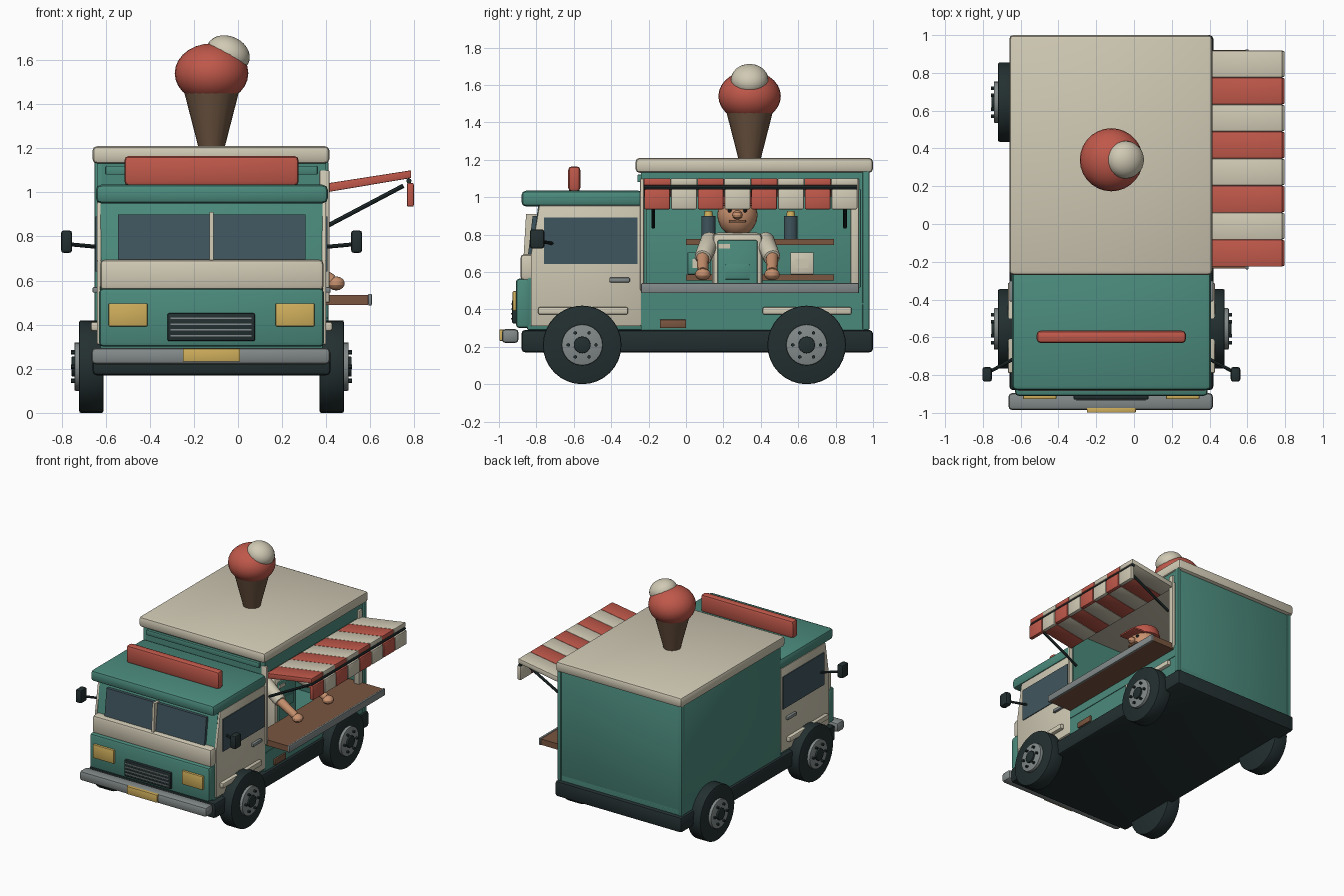
import bpy, bmesh, math
from mathutils import Vector, Matrix

if "Cube" in bpy.data.objects:
    bpy.data.objects.remove(bpy.data.objects["Cube"])

CX = -0.12  # vehicle centre line


def lin(c):
    c /= 255
    return c / 12.92 if c <= 0.04045 else ((c + 0.055) / 1.055) ** 2.4


def material(name, r, g, b):
    m = bpy.data.materials.new(name)
    m.diffuse_color = (lin(r), lin(g), lin(b), 1)
    m.use_nodes = True
    m.node_tree.nodes["Principled BSDF"].inputs["Base Color"].default_value = m.diffuse_color
    return m


TEAL = material("teal paint", 75, 138, 124)
CREAM = material("cream paint", 208, 201, 180)
RED = material("coral red", 192, 88, 74)
DARK = material("black rubber", 35, 47, 48)
GREY = material("grey metal", 130, 138, 137)
BROWN = material("brown wood", 122, 86, 64)
YELLOW = material("amber yellow", 208, 175, 92)
SKIN = material("skin", 200, 145, 110)
GLASS = material("blue glass", 64, 86, 94)
WAFFLE = material("waffle brown", 108, 84, 64)


def finish(name, bm, mat, bevel=0.0):
    if bevel:
        bmesh.ops.bevel(bm, geom=bm.edges[:], offset=bevel, segments=2, profile=0.5, affect='EDGES')
    bmesh.ops.recalc_face_normals(bm, faces=bm.faces[:])
    me = bpy.data.meshes.new(name)
    bm.to_mesh(me)
    bm.free()
    ob = bpy.data.objects.new(name, me)
    bpy.context.collection.objects.link(ob)
    me.materials.append(mat)
    return ob


def box(name, x, y, z, mat, bevel=0.0):
    bm = bmesh.new()
    bmesh.ops.create_cube(bm, size=1)
    for v in bm.verts:
        v.co = [r[0] + (c + 0.5) * (r[1] - r[0]) for c, r in zip(v.co, (x, y, z))]
    return finish(name, bm, mat, bevel)


def side_box(name, out, y, z, mat, s, bevel=0.0):
    """Box given by its distance from the centre line on side s."""
    return box(name, sorted(CX + s * d for d in out), y, z, mat, bevel)


def prism(name, pts, a, b, axis, mat, bevel=0.0):
    """Extrude a 2D outline along x (outline in y,z) or y (outline in x,z)."""
    bm = bmesh.new()
    vs = [bm.verts.new((a, p, q) if axis == 'x' else (p, a, q)) for p, q in pts]
    f = bm.faces.new(vs)
    r = bmesh.ops.extrude_face_region(bm, geom=[f])
    d = (b - a, 0, 0) if axis == 'x' else (0, b - a, 0)
    bmesh.ops.translate(bm, vec=d, verts=[v for v in r['geom'] if isinstance(v, bmesh.types.BMVert)])
    return finish(name, bm, mat, bevel)


def rod(name, p, q, r1, r2, mat, sides=12, bevel=0.0):
    p, q = Vector(p), Vector(q)
    bm = bmesh.new()
    bmesh.ops.create_cone(bm, cap_ends=True, segments=sides, radius1=r1, radius2=r2, depth=(q - p).length)
    if bevel:
        rim = [e for e in bm.edges if abs(e.verts[0].co.z - e.verts[1].co.z) < 1e-5]
        bmesh.ops.bevel(bm, geom=rim, offset=bevel, segments=2, profile=0.5, affect='EDGES')
    rot = (q - p).to_track_quat('Z', 'Y').to_matrix().to_4x4()
    bmesh.ops.transform(bm, matrix=Matrix.Translation((p + q) / 2) @ rot, verts=bm.verts)
    return finish(name, bm, mat)


def ball(name, c, size, mat, tilt=0.0, seg=28):
    bm = bmesh.new()
    bmesh.ops.create_uvsphere(bm, u_segments=seg, v_segments=seg // 2, radius=1)
    m = Matrix.Translation(c) @ Matrix.Rotation(tilt, 4, 'Y') @ Matrix.Diagonal((*size, 1))
    bmesh.ops.transform(bm, matrix=m, verts=bm.verts)
    return finish(name, bm, mat)


# Chassis and hollow serving box
box("chassis", (-0.66, 0.42), (-0.88, 1.0), (0.17, 0.29), DARK, 0.02)
box("box_floor", (-0.64, 0.40), (-0.24, 0.97), (0.28, 0.33), TEAL)
box("box_left_wall", (-0.64, -0.61), (-0.24, 0.97), (0.29, 1.15), TEAL, 0.006)
box("box_front_wall", (-0.63, 0.39), (-0.24, -0.21), (0.29, 1.15), TEAL)
box("box_rear_wall", (-0.64, 0.40), (0.93, 0.97), (0.29, 1.15), TEAL, 0.006)
box("box_right_lower_wall", (0.37, 0.40), (-0.24, 0.97), (0.29, 0.52), TEAL)
box("box_right_header", (0.37, 0.40), (-0.24, 0.97), (1.04, 1.15), TEAL)
box("box_front_ledge", (-0.60, 0.36), (-0.26, -0.23), (1.08, 1.12), TEAL, 0.005)
box("box_roof", (-0.66, 0.415), (-0.27, 1.0), (1.13, 1.21), CREAM, 0.022)
for x in (-0.635, 0.395):
    box("rear_corner_trim", (x - 0.015, x + 0.015), (0.945, 0.98), (0.29, 1.14), TEAL, 0.006)
box("hatch_rear_post", (0.37, 0.415), (0.88, 0.925), (0.50, 1.10), CREAM, 0.006)
box("hatch_front_post", (0.37, 0.415), (-0.245, -0.225), (0.50, 1.10), CREAM, 0.006)
box("lower_side_rib", (0.39, 0.405), (-0.23, 0.96), (0.425, 0.435), TEAL)

# Counter, awning and struts
box("counter", (0.30, 0.59), (-0.235, 0.92), (0.49, 0.535), BROWN)
box("counter_edge", (0.59, 0.607), (-0.24, 0.925), (0.487, 0.54), GREY, 0.005)
for i in range(8):
    a, b = -0.225 + i * 0.143, -0.083 + i * 0.143
    m = CREAM if i % 2 else RED
    prism("awning_stripe", [(0.40, 1.0), (0.785, 1.065), (0.785, 1.10), (0.40, 1.04)], a, b, 'y', m, 0.004)
    box("awning_valance", (0.766, 0.797), (a + 0.002, b - 0.002), (0.935, 1.043), m, 0.007)
rod("awning_front_bar", (0.775, -0.225, 1.052), (0.775, 0.918, 1.052), 0.012, 0.012, DARK, 8)
for y in (-0.175, 0.85):
    rod("awning_strut", (0.39, y, 0.84), (0.75, y, 1.03), 0.01, 0.01, DARK, 8)

# Cab
prism("cab_shell", [(-0.85, 0.29), (-0.85, 0.66), (-0.825, 0.69), (-0.79, 0.96), (-0.23, 0.96), (-0.23, 0.29)],
      -0.625, 0.385, 'x', TEAL, 0.008)
box("cab_roof", (-0.645, 0.408), (-0.88, -0.23), (0.95, 1.035), TEAL, 0.025)
box("front_lower_panel", (-0.63, 0.39), (-0.91, -0.83), (0.30, 0.565), TEAL, 0.02)
box("front_belt", (-0.625, 0.388), (-0.885, -0.78), (0.555, 0.695), CREAM, 0.02)
for x0, x1 in ((-0.545, -0.128), (-0.112, 0.305)):
    prism("windshield", [(-0.845, 0.69), (-0.82, 0.90), (-0.79, 0.90), (-0.815, 0.69)], x0, x1, 'x', GLASS)
prism("windshield_divider", [(-0.868, 0.69), (-0.855, 0.91), (-0.80, 0.91), (-0.82, 0.69)], -0.13, -0.11, 'x', CREAM)
box("roof_sign", (-0.515, 0.275), (-0.63, -0.565), (1.03, 1.165), RED, 0.02)

# Front fittings
box("bumper", (-0.665, 0.418), (-0.985, -0.895), (0.22, 0.295), GREY, 0.02)
box("number_plate_blank", (-0.25, 0.01), (-0.998, -0.97), (0.232, 0.292), YELLOW, 0.004)
box("grille", (-0.32, 0.077), (-0.93, -0.90), (0.325, 0.452), DARK, 0.008)
for i in range(4):
    z = 0.347 + i * 0.026
    box("grille_slat", (-0.305, 0.062), (-0.936, -0.92), (z, z + 0.007), GREY)
for s in (-1, 1):
    side_box("headlight", (0.29, 0.467), (-0.927, -0.90), (0.392, 0.497), YELLOW, s, 0.006)

# Parts on both sides: doors, windows, trims, mirrors
for s in (-1, 1):
    prism("cab_door", [(-0.83, 0.31), (-0.83, 0.69), (-0.785, 0.955), (-0.24, 0.955), (-0.24, 0.31)],
          CX + s * 0.50, CX + s * 0.52, 'x', CREAM, 0.006)
    side_box("side_window", (0.51, 0.526), (-0.76, -0.26), (0.642, 0.89), GLASS, s)
    side_box("door_handle", (0.515, 0.54), (-0.41, -0.30), (0.545, 0.57), GREY, s, 0.006)
    side_box("front_fender_trim", (0.50, 0.548), (-0.79, -0.31), (0.372, 0.412), CREAM, s, 0.009)
    if s > 0:
        side_box("rear_fender_trim", (0.50, 0.548), (0.41, 0.885), (0.372, 0.412), CREAM, s, 0.009)
    rod("mirror_arm", (CX + s * 0.51, -0.71, 0.752), (CX + s * 0.65, -0.785, 0.765), 0.009, 0.009, DARK, 8)
    side_box("mirror_head", (0.632, 0.683), (-0.835, -0.757), (0.725, 0.828), DARK, s, 0.014)
    # Wheels
    for y in (-0.555, 0.645):
        def wheel_part(name, d0, d1, dy, dz, r, mat, n, bev=0.0):
            rod(name, (CX + s * d0, y + dy, 0.21 + dz), (CX + s * d1, y + dy, 0.21 + dz), r, r, mat, n, bev)
        wheel_part("tyre", 0.49, 0.60, 0, 0, 0.21, DARK, 32, 0.008)
        wheel_part("wheel_hub", 0.58, 0.622, 0, 0, 0.11, GREY, 24, 0.006)
        wheel_part("hub_cap", 0.61, 0.635, 0, 0, 0.045, DARK, 16, 0.004)
        for k in range(6):
            t = k * math.pi / 3
            wheel_part("wheel_bolt", 0.615, 0.638, 0.074 * math.cos(t), 0.074 * math.sin(t), 0.01, DARK, 6)
box("side_step", (0.39, 0.412), (-0.14, 0.0), (0.30, 0.345), BROWN, 0.003)

# Rooftop ice cream
rod("ice_cream_cone", (CX, 0.34, 1.19), (CX, 0.34, 1.47), 0.056, 0.128, WAFFLE, 20)
ball("large_scoop", (CX, 0.34, 1.54), (0.167, 0.167, 0.135), RED)
ball("small_scoop", (-0.045, 0.34, 1.628), (0.102, 0.10, 0.08), CREAM, math.radians(25))

# Interior shelves and goods
for z in (0.555, 0.745):
    box("shelf", (-0.61, -0.42), (0.0, 0.79), (z, z + 0.032), BROWN)
for y in (0.12, 0.56):
    rod("bottle", (-0.5, y, 0.777), (-0.5, y, 0.90), 0.037, 0.037, GLASS, 12)
    rod("bottle_cap", (-0.5, y, 0.90), (-0.5, y, 0.925), 0.024, 0.02, YELLOW, 12)
for y, m in ((0.07, TEAL), (0.62, CREAM)):
    box("goods_carton", (-0.56, -0.45), (y - 0.062, y + 0.062), (0.587, 0.705), m, 0.005)
    box("carton_panel", (-0.452, -0.444), (y - 0.035, y + 0.035), (0.62, 0.67), CREAM)

# Vendor
PY = 0.275
box("vendor_torso", (0.04, 0.22), (PY - 0.135, PY + 0.135), (0.33, 0.81), CREAM, 0.03)
box("apron", (0.20, 0.232), (PY - 0.107, PY + 0.107), (0.33, 0.77), TEAL, 0.008)
box("apron_pocket", (0.225, 0.24), (PY - 0.065, PY + 0.065), (0.56, 0.64), TEAL, 0.004)
box("name_badge_blank", (0.228, 0.238), (PY - 0.105, PY - 0.04), (0.725, 0.75), CREAM)
ball("vendor_head", (0.14, PY, 0.905), (0.105, 0.108, 0.115), SKIN, 0, 20)
ball("vendor_nose", (0.25, PY, 0.905), (0.03, 0.027, 0.025), SKIN, 0, 12)
box("vendor_moustache", (0.225, 0.25), (PY - 0.045, PY + 0.045), (0.864, 0.879), BROWN, 0.004)
rod("vendor_cap", (0.13, PY, 0.955), (0.13, PY, 1.03), 0.115, 0.095, RED, 20, 0.01)
box("cap_brim", (0.17, 0.30), (PY - 0.08, PY + 0.08), (0.953, 0.968), RED, 0.006)
for s in (-1, 1):
    ball("vendor_eye", (0.231, PY + s * 0.04, 0.93), (0.012, 0.012, 0.014), DARK, 0, 8)
    y0, y1 = PY + s * 0.145, PY + s * 0.185
    rod("sleeve", (0.13, y0, 0.77), (0.30, y1, 0.675), 0.052, 0.046, CREAM, 12, 0.006)
    rod("forearm", (0.29, y1, 0.68), (0.425, y1, 0.60), 0.034, 0.028, SKIN, 12)
    ball("hand", (0.445, y1, 0.587), (0.04, 0.042, 0.032), SKIN, 0, 14)

# Smooth the rounded parts, keep edges sharp
bpy.ops.object.select_all(action='SELECT')
bpy.context.view_layer.objects.active = bpy.context.selected_objects[0]
bpy.ops.object.shade_smooth_by_angle(angle=math.radians(30))
